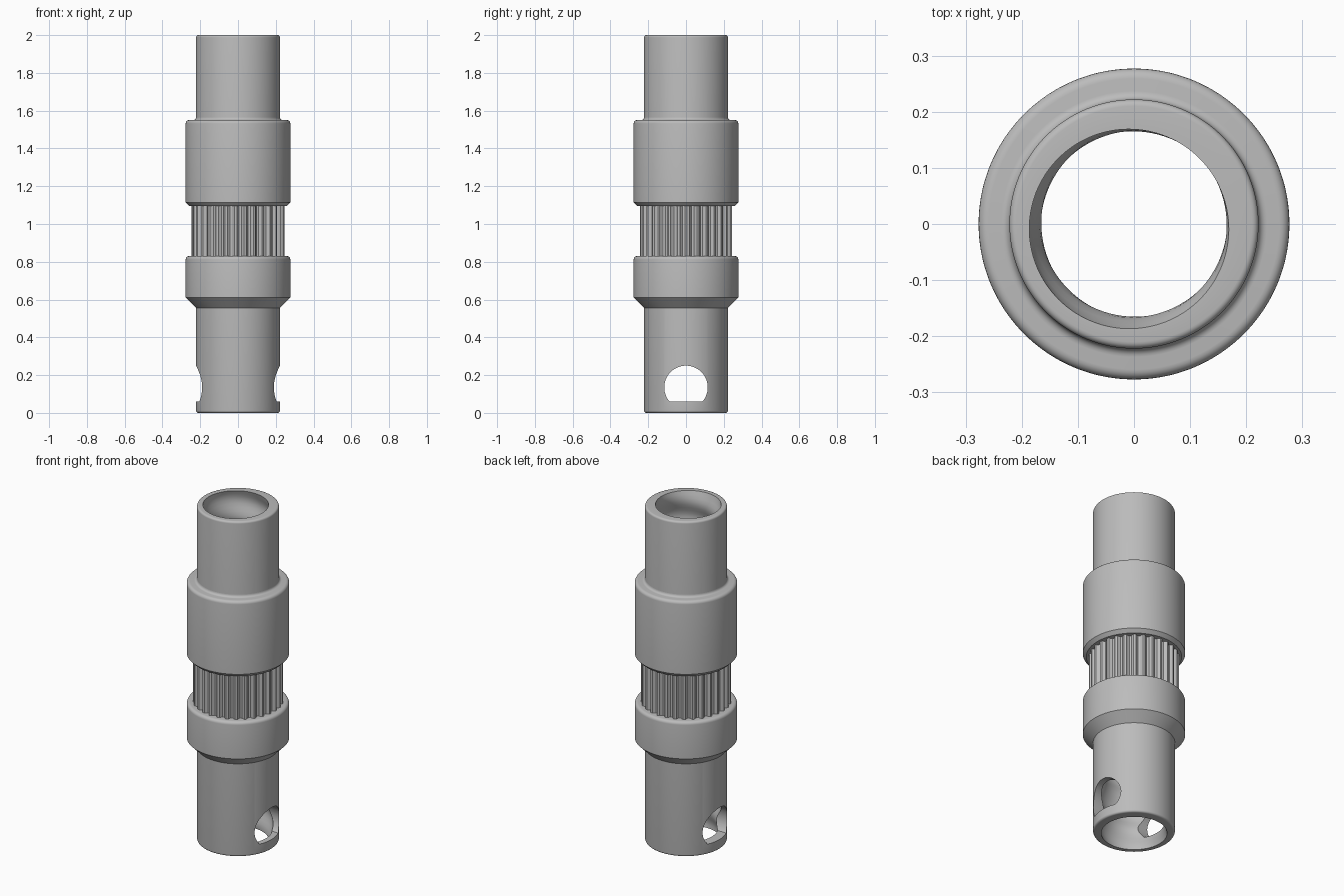
import bpy
import bmesh
from math import cos, sin, pi, radians, tau

cube = bpy.data.objects.get("Cube")
if cube:
    bpy.data.objects.remove(cube, do_unlink=True)

SEGMENTS = 240
TEETH = 30
PITCH = 0.2

grey = bpy.data.materials.new("light grey")
grey.use_nodes = True
grey.diffuse_color = (0.5, 0.5, 0.5, 1)
grey.node_tree.nodes["Principled BSDF"].inputs["Base Color"].default_value = (0.5, 0.5, 0.5, 1)


def finish(name, bm):
    bmesh.ops.recalc_face_normals(bm, faces=bm.faces)
    mesh = bpy.data.meshes.new(name)
    bm.to_mesh(mesh)
    bm.free()
    mesh.materials.append(grey)
    obj = bpy.data.objects.new(name, mesh)
    bpy.context.collection.objects.link(obj)
    return obj


def activate(obj):
    bpy.ops.object.select_all(action="DESELECT")
    obj.select_set(True)
    bpy.context.view_layer.objects.active = obj


def smooth(obj):
    activate(obj)
    bpy.ops.object.shade_smooth_by_angle(angle=radians(28))


def lathe(name, profile):
    """Spin a closed profile; a radius may be a function of angle and height."""
    bm = bmesh.new()
    rings = []
    for r, z in profile:
        ring = []
        for i in range(SEGMENTS):
            a = tau * i / SEGMENTS
            radius = r(a, z) if callable(r) else r
            ring.append(bm.verts.new((radius * cos(a), radius * sin(a), z)))
        rings.append(ring)
    for k, ring in enumerate(rings):
        following = rings[(k + 1) % len(rings)]
        for i in range(SEGMENTS):
            j = (i + 1) % SEGMENTS
            bm.faces.new((ring[i], ring[j], following[j], following[i]))
    return finish(name, bm)


def arc(r, z, size, start, end, steps=5):
    """Points of a round corner about the centre (r, z)."""
    angles = [radians(start + (end - start) * i / steps) for i in range(steps + 1)]
    return [(r + size * cos(a), z + size * sin(a)) for a in angles]


def thread(a, z):
    return 0.1775 + 0.0125 * cos(a - radians(225) - tau * (z - 2) / PITCH)


def spline(a, z):
    # Flat-topped teeth with sloping flanks
    wave = sin(a * TEETH + 0.3) * 1.6
    return 0.236 + 0.009 * max(-1, min(1, wave))


# Tube with rounded ends and a helical thread in the bore
bore = [(thread, 2 - 0.02 * i) for i in range(101)]
tube = lathe("threaded_tube",
             arc(0.210, 0.012, 0.012, -90, 0) + arc(0.210, 1.988, 0.012, 0, 90) + bore)

# Round side openings with a flat sill, cut straight through the lower end
bm = bmesh.new()
edge = []
for i in range(49):
    a = radians(-40.7 + 261.4 * i / 48)
    edge.append(bm.verts.new((-0.5, 0.115 * cos(a), 0.135 + 0.115 * sin(a))))
face = bm.faces.new(edge)
extruded = bmesh.ops.extrude_face_region(bm, geom=[face])
moved = [v for v in extruded["geom"] if isinstance(v, bmesh.types.BMVert)]
bmesh.ops.translate(bm, verts=moved, vec=(1, 0, 0))
cutter = finish("opening_cutter", bm)
cutter.hide_render = True
cut = tube.modifiers.new("side openings", "BOOLEAN")
cut.operation = "DIFFERENCE"
cut.solver = "EXACT"
cut.object = cutter
activate(tube)
bpy.ops.object.modifier_apply(modifier=cut.name)
bpy.data.objects.remove(cutter, do_unlink=True)

# Lower collar with a sloping underside
lower = lathe("lower_collar",
              [(0.205, 0.555), (0.222, 0.555), (0.277, 0.61)]
              + arc(0.259, 0.812, 0.018, 0, 90) + [(0.205, 0.83)])

# Splined grip between the collars
grip = lathe("splined_grip", [(0.205, 0.82), (spline, 0.82), (spline, 1.11), (0.205, 1.11)])

# Upper collar, chamfered below, rounded above and blended into the tube
upper = lathe("upper_collar",
              [(0.205, 1.095), (0.258, 1.095), (0.277, 1.115)]
              + arc(0.259, 1.532, 0.018, 0, 90)
              + arc(0.237, 1.565, 0.015, 270, 180) + [(0.205, 1.565)])

for part in (tube, lower, grip, upper):
    smooth(part)
